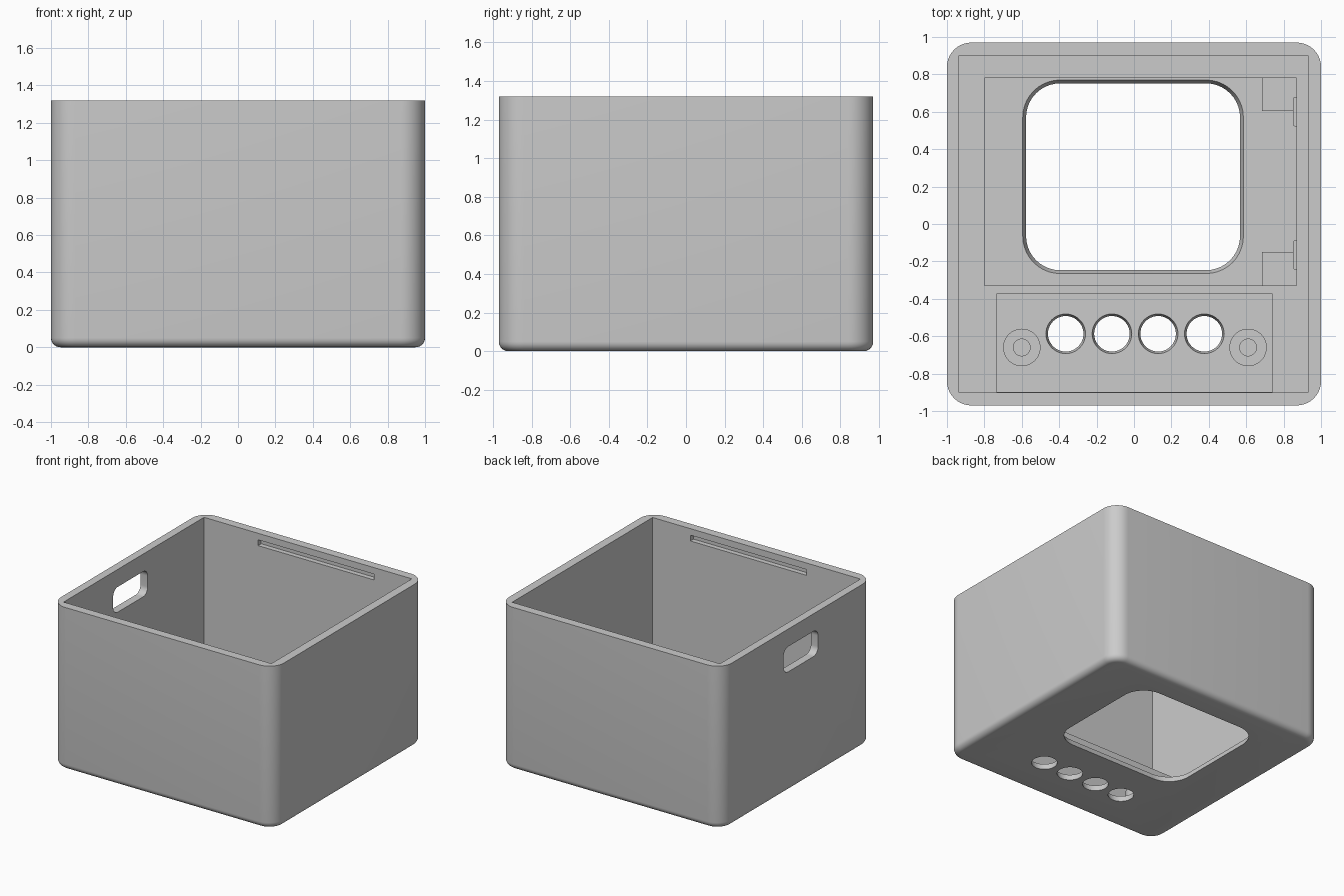
import bpy, bmesh, math
from mathutils import Matrix

if "Cube" in bpy.data.objects:
    bpy.data.objects.remove(bpy.data.objects["Cube"], do_unlink=True)

GREY = (0.6, 0.6, 0.6, 1.0)
mat = bpy.data.materials.new("plain grey")
mat.use_nodes = True
mat.diffuse_color = GREY
mat.node_tree.nodes["Principled BSDF"].inputs["Base Color"].default_value = GREY


def prism(name, x, y, levels, radius=0.0, steps=10, matrix=None):
    """Rounded rectangle lofted through (height, inset) levels."""
    bm = bmesh.new()
    rings = []
    for z, inset in levels:
        r = max(radius - inset, 0.0)
        x0, x1, y0, y1 = x[0] + inset, x[1] - inset, y[0] + inset, y[1] - inset
        corners = [(x1 - r, y1 - r), (x0 + r, y1 - r), (x0 + r, y0 + r), (x1 - r, y0 + r)]
        ring = []
        for q, (cx, cy) in enumerate(corners):
            for i in range(steps + 1 if r > 0 else 1):
                a = math.pi / 2 * (q + i / steps)
                ring.append(bm.verts.new((cx + r * math.cos(a), cy + r * math.sin(a), z)))
        rings.append(ring)
    for low, high in zip(rings, rings[1:]):
        n = len(low)
        for i in range(n):
            j = (i + 1) % n
            bm.faces.new((low[i], low[j], high[j], high[i]))
    bm.faces.new(rings[0][::-1])
    bm.faces.new(rings[-1])
    bmesh.ops.remove_doubles(bm, verts=bm.verts, dist=1e-5)
    bmesh.ops.recalc_face_normals(bm, faces=bm.faces)
    if matrix:
        bm.transform(matrix)
    mesh = bpy.data.meshes.new(name)
    bm.to_mesh(mesh)
    bm.free()
    mesh.materials.append(mat)
    ob = bpy.data.objects.new(name, mesh)
    bpy.context.collection.objects.link(ob)
    return ob


def disc(name, cx, cy, r, levels):
    return prism(name, (cx - r, cx + r), (cy - r, cy + r), levels, r)


def cut(target, cutter):
    """Subtract the cutter, then discard it."""
    cutter.hide_render = True
    mod = target.modifiers.new("cut", 'BOOLEAN')
    mod.operation = 'DIFFERENCE'
    mod.solver = 'EXACT'
    mod.object = cutter
    bpy.context.view_layer.objects.active = target
    bpy.ops.object.modifier_apply(modifier=mod.name)
    bpy.data.objects.remove(cutter, do_unlink=True)


def smooth(ob):
    bpy.ops.object.select_all(action='DESELECT')
    ob.select_set(True)
    bpy.context.view_layer.objects.active = ob
    bpy.ops.object.shade_smooth_by_angle(angle=math.radians(30))


HEIGHT, FLOOR, LEDGE = 1.32, 0.145, 0.05

# Outer case with rounded corners and a rounded bottom edge
FILLET = 0.05
levels = []
for i in range(7):
    a = math.pi / 2 * i / 6
    levels.append((FILLET * (1 - math.cos(a)), FILLET * (1 - math.sin(a))))
levels.append((HEIGHT, 0))
case = prism("case", (-1, 1), (-0.97, 0.97), levels, 0.13)

# Square cornered inside and the two floor recesses
cut(case, prism("cavity", (-0.935, 0.93), (-0.9, 0.9), [(FLOOR, 0), (1.6, 0)]))
cut(case, prism("screen_recess", (-0.8, 0.87), (-0.33, 0.78), [(LEDGE, 0), (0.3, 0)]))
cut(case, prism("button_recess", (-0.735, 0.74), (-0.899, -0.375), [(LEDGE, 0), (0.3, 0)]))

# Screen opening and button holes, slightly narrower at the bottom
taper = 0.018
cut(case, prism("screen_opening", (-0.595, 0.585), (-0.265, 0.77),
                [(-0.05, taper), (0, taper), (LEDGE, 0), (0.4, 0)], 0.2))
for i in range(4):
    cut(case, disc("button_hole", -0.365 + 0.247 * i, -0.587, 0.106,
                   [(-0.05, 0.011), (0, 0.011), (LEDGE, 0), (0.4, 0)]))

# Lid slots inside the front and back walls
for y in ((-0.94, -0.85), (0.85, 0.94)):
    cut(case, prism("lid_slot", (-0.45, 0.59), y, [(1.22, 0), (1.267, 0)]))

# Rounded opening through the right wall
side = Matrix(((0, 0, 1, 0), (1, 0, 0, 0), (0, 1, 0, 0), (0, 0, 0, 1)))
cut(case, prism("side_opening", (-0.265, 0.178), (0.973, 1.178),
                [(-1.2, 0), (-0.8, 0)], 0.06, matrix=side))
smooth(case)

# Screw posts beside the buttons
for label, x in (("right", -0.6), ("left", 0.61)):
    post = disc("screw_post_" + label, x, -0.66, 0.1, [(LEDGE - 0.01, 0), (0.14, 0)])
    cut(post, disc("screw_hole", x, -0.66, 0.045, [(0.06, 0), (0.3, 0)]))
    smooth(post)

# Corner blocks and retaining clips in the screen recess
for label, y, mid in (("back", (0.605, 0.785), 0.6), ("front", (-0.335, -0.15), -0.165)):
    prism("corner_block_" + label, (0.685, 0.875), y, [(LEDGE - 0.01, 0), (0.1, 0)])
    prism("clip_" + label, (0.85, 0.89), (mid - 0.08, mid + 0.08),
          [(0.105, 0), (0.135, 0)], 0.015, 4)
